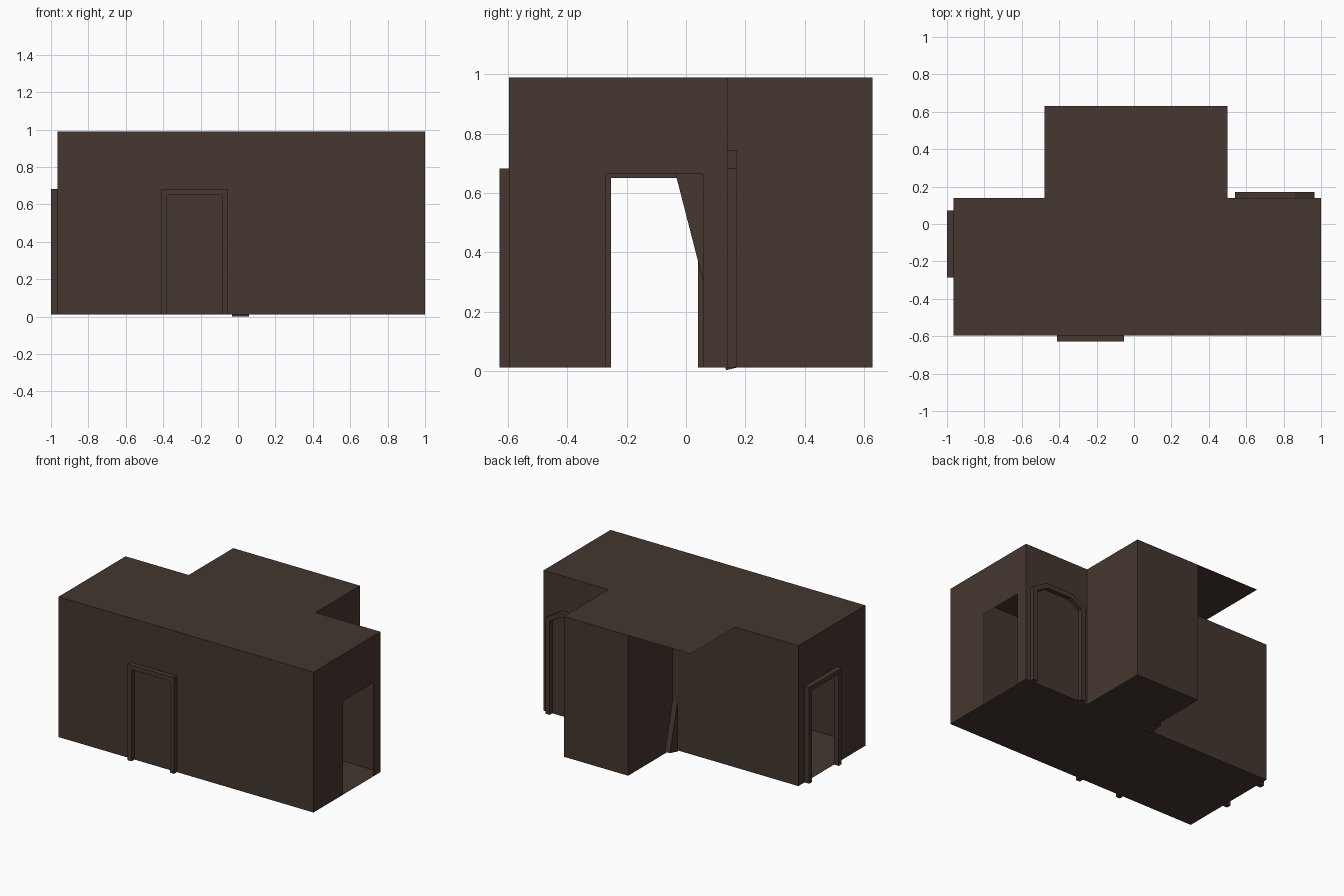
import bpy, bmesh, math
from mathutils import Matrix

if "Cube" in bpy.data.objects:
    bpy.data.objects.remove(bpy.data.objects["Cube"])

wood = bpy.data.materials.new("dark_brown")
wood.diffuse_color = (0.058, 0.038, 0.029, 1)
wood.use_nodes = True
wood.node_tree.nodes["Principled BSDF"].inputs["Base Color"].default_value = wood.diffuse_color

Z0, Z1 = 0.012, 0.99            # floor and ceiling heights
X0, X1, Y0, Y1, YB = -0.965, 1.0, -0.597, 0.14, 0.63
AX0, AX1 = 0.005, 0.50          # alcove sides


def poly(name, pts, depth=None):
    """Flat face from 3D points, extruded along the depth vector if given."""
    bm = bmesh.new()
    f = bm.faces.new([bm.verts.new(p) for p in pts])
    if depth:
        ext = bmesh.ops.extrude_face_region(bm, geom=[f], use_keep_orig=True)
        vs = [g for g in ext["geom"] if isinstance(g, bmesh.types.BMVert)]
        bmesh.ops.translate(bm, verts=vs, vec=depth)
        bmesh.ops.recalc_face_normals(bm, faces=bm.faces)
    me = bpy.data.meshes.new(name)
    bm.to_mesh(me)
    bm.free()
    me.materials.append(wood)
    ob = bpy.data.objects.new(name, me)
    bpy.context.collection.objects.link(ob)
    return ob


def wall(name, a, b):
    poly(name, [(*a, Z0), (*b, Z0), (*b, Z1), (*a, Z1)])


def gate(a, b, top, w):
    """Door surround outline: outer edge a..b, frame width w."""
    return [(a, Z0), (a, top), (b, top), (b, Z0),
            (b - w, Z0), (b - w, top - w), (a + w, top - w), (a + w, Z0)]


# floor (L-shaped plan) and ceiling (T-shaped plan, overhangs the back)
plan = [(X0, Y0), (X1, Y0), (X1, Y1), (AX1, Y1), (AX1, YB), (AX0, YB), (AX0, Y1), (X0, Y1)]
poly("floor", [(x, y, Z0) for x, y in reversed(plan)])
roof = [(-0.478 if x == AX0 else x, y) for x, y in plan]
poly("ceiling", [(x, y, Z1) for x, y in roof])

# solid walls
wall("front_wall", (X0, Y0), (X1, Y0))
wall("back_wall_right", (X1, Y1), (AX1, Y1))
wall("alcove_right_wall", (AX1, Y1), (AX1, YB))
wall("alcove_back_wall", (AX1, YB), (AX0, YB))
wall("alcove_left_wall", (AX0, YB), (AX0, Y1))
wall("back_wall_left", (AX0, Y1), (X0, Y1))

# end walls with an open doorway
da, db, dt = -0.27, 0.057, 0.665
end = [(Y0, Z0), (da, Z0), (da, dt), (db, dt), (db, Z0), (Y1, Z0), (Y1, Z1), (Y0, Z1)]
poly("right_wall", [(X1, y, z) for y, z in end])
poly("left_wall", [(X0, y, z) for y, z in reversed(end)])

# door surrounds standing proud of the walls
poly("left_door_frame", [(X0, y, z) for y, z in gate(-0.285, 0.073, 0.682, 0.032)], (-0.035, 0, 0))
poly("front_door_frame", [(x, Y0, z) for x, z in gate(-0.412, -0.053, 0.682, 0.032)], (0, -0.032, 0))

# chamfered arch surround on the back wall
def arch(a, b, spring, top, c):
    return [(a, Z0), (a, spring), (a + c, top), (b - c, top), (b, spring), (b, Z0)]

outer = arch(0.54, 0.965, 0.682, 0.745, 0.105)
inner = arch(0.572, 0.933, 0.663, 0.713, 0.083)
poly("arch_frame", [(x, Y1, z) for x, z in outer + inner[::-1]], (0, 0.03, 0))

# leaning post through the alcove corner
t = 0.092
post = poly("leaning_post", [(-0.033, 0, 0), (0.06, 0, 0), (0.06, t, 0), (-0.033, t, 0)], (0, 0, 0.97))
post.data.transform(Matrix.Translation((0, 0.135, 0.002)) @ Matrix.Rotation(math.radians(14.4), 4, 'X'))
